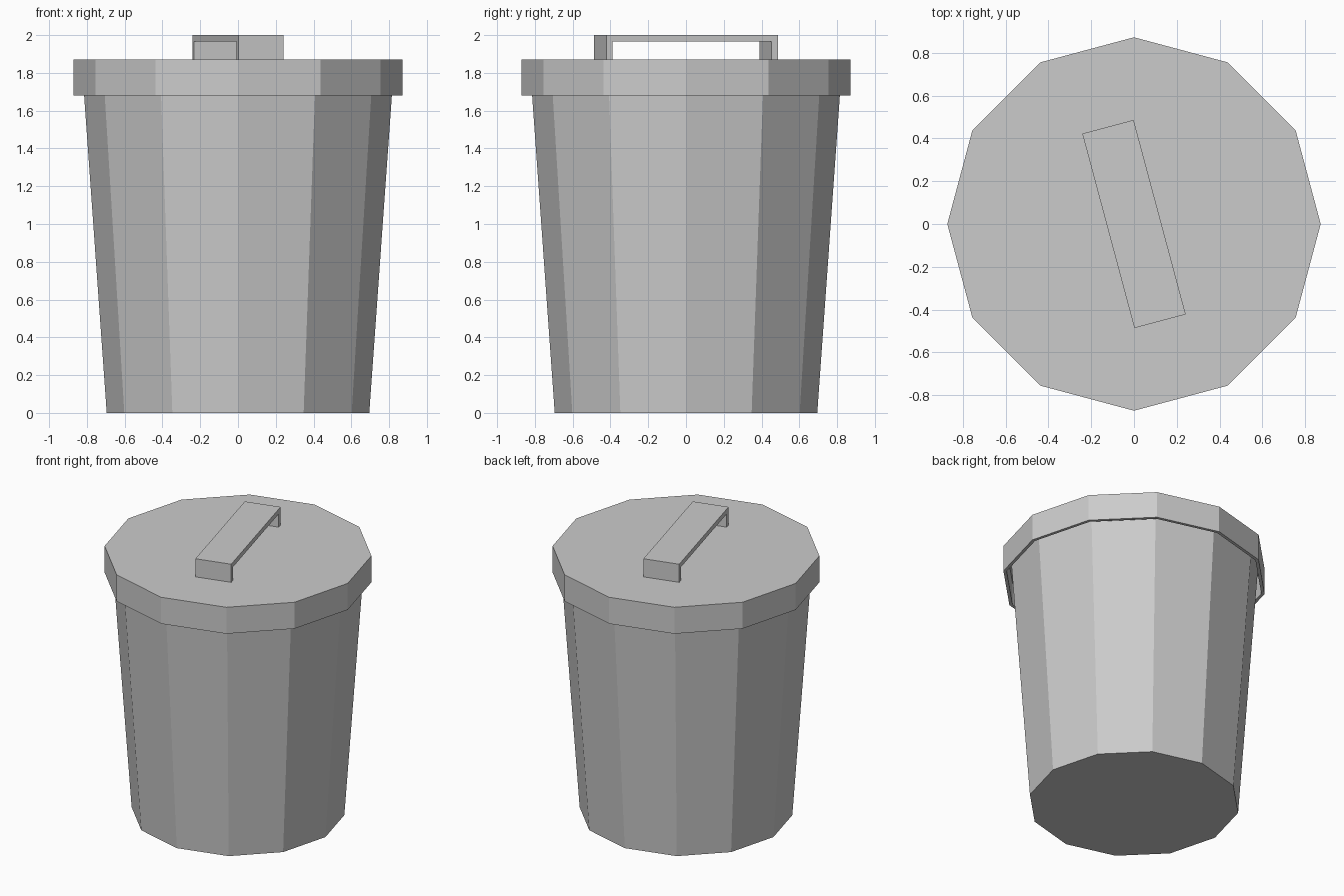
import bpy, bmesh, math

if "Cube" in bpy.data.objects:
    bpy.data.objects.remove(bpy.data.objects["Cube"])

SIDES = 12


def finish(name, bm):
    bmesh.ops.recalc_face_normals(bm, faces=bm.faces)
    mesh = bpy.data.meshes.new(name)
    bm.to_mesh(mesh)
    bm.free()
    obj = bpy.data.objects.new(name, mesh)
    bpy.context.collection.objects.link(obj)
    return obj


def cup(name, profile):
    """Revolve an (r, z) profile with flat polygon caps on its first and last rings."""
    bm = bmesh.new()
    rings = []
    for r, z in profile:
        angles = [2 * math.pi * i / SIDES for i in range(SIDES)]
        rings.append([bm.verts.new((r * math.cos(a), r * math.sin(a), z)) for a in angles])
    for lo, hi in zip(rings, rings[1:]):
        for i in range(SIDES):
            j = (i + 1) % SIDES
            bm.faces.new((lo[i], lo[j], hi[j], hi[i]))
    bm.faces.new(rings[0])
    bm.faces.new(rings[-1])
    return finish(name, bm)


# Tapered bin, open at the top under the lid
cup("bin_body", [(0.695, 0), (0.826, 1.84), (0.80, 1.84), (0.67, 0.03)])

# Overhanging lid with a hollow skirt
cup("lid", [(0.872, 1.87), (0.872, 1.68), (0.85, 1.68), (0.85, 1.842)])

# Bracket-shaped handle: profile in the y-z plane, extruded across its width
half_len, half_width, t = 0.47, 0.124, 0.035
base, top = 1.868, 2.0
half = [(half_len, top), (half_len, base), (half_len - t, base), (half_len - t, top - t)]
profile = half + [(-y, z) for y, z in reversed(half)]
bm = bmesh.new()
face = bm.faces.new([bm.verts.new((-half_width, y, z)) for y, z in profile])
ext = bmesh.ops.extrude_face_region(bm, geom=[face], use_keep_orig=True)
moved = [v for v in ext["geom"] if isinstance(v, bmesh.types.BMVert)]
bmesh.ops.translate(bm, verts=moved, vec=(2 * half_width, 0, 0))
handle = finish("lid_handle", bm)
handle.rotation_euler.z = math.radians(15)
